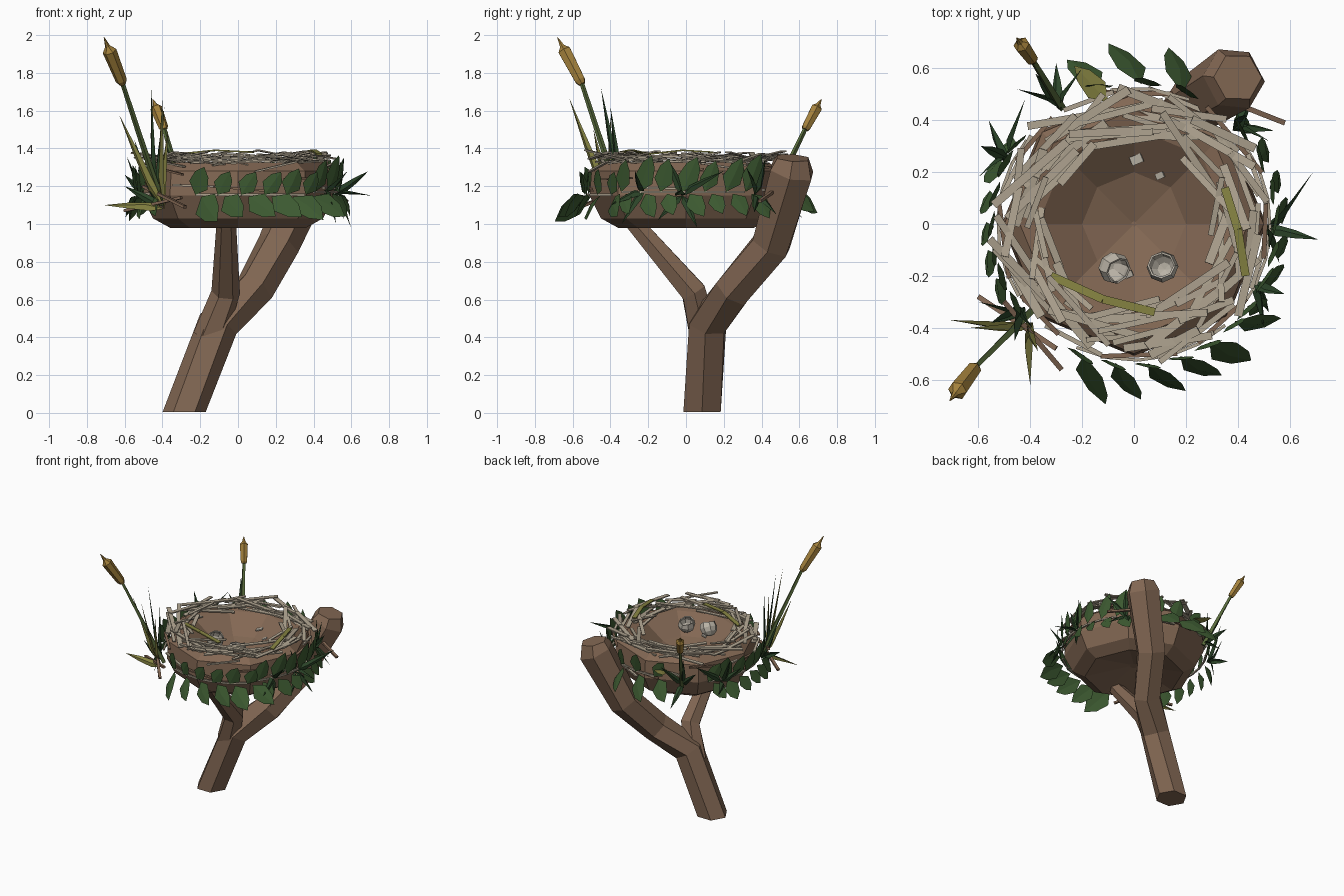
import bpy, bmesh, random
from math import sin, cos, pi, radians
from mathutils import Vector, Matrix

if "Cube" in bpy.data.objects:
    bpy.data.objects.remove(bpy.data.objects["Cube"])
rng = random.Random(4)
UP = Vector((0, 0, 1))


def material(name, rgb):
    m = bpy.data.materials.new(name)
    m.use_nodes = True
    m.diffuse_color = (*rgb, 1)
    m.node_tree.nodes["Principled BSDF"].inputs["Base Color"].default_value = (*rgb, 1)
    return m


BARK = material("bark brown", (0.225, 0.137, 0.087))
STRAW = material("pale straw", (0.43, 0.37, 0.28))
OLIVE = material("olive", (0.24, 0.23, 0.055))
REED = material("reed green", (0.1, 0.15, 0.045))
LEAF = material("leaf green", (0.045, 0.1, 0.03))
DARK = material("dark green", (0.025, 0.06, 0.022))
GOLD = material("reed gold", (0.37, 0.22, 0.045))
SHELL = material("eggshell", (0.5, 0.46, 0.39))


def finish(bm, name, mat, fix_normals=True):
    if fix_normals:
        bmesh.ops.recalc_face_normals(bm, faces=bm.faces)
    mesh = bpy.data.meshes.new(name)
    bm.to_mesh(mesh)
    bm.free()
    mesh.materials.append(mat)
    ob = bpy.data.objects.new(name, mesh)
    bpy.context.collection.objects.link(ob)
    return ob


def polar(deg, r, z):
    return Vector((r * cos(radians(deg)), r * sin(radians(deg)), z))


def skin(bm, rings):
    """Bridge consecutive vertex rings and cap the ends."""
    n = len(rings[0])
    for a, b in zip(rings, rings[1:]):
        for i in range(n):
            j = (i + 1) % n
            bm.faces.new((a[i], a[j], b[j], b[i]))
    bm.faces.new(rings[0][::-1])
    bm.faces.new(rings[-1])


def tube(bm, path, radii, sides=6, start=None):
    pts = [Vector(p) for p in path]
    rings = []
    for i, p in enumerate(pts):
        t = (pts[min(i + 1, len(pts) - 1)] - pts[max(i - 1, 0)]).normalized()
        if i == 0 and start:
            t = start
        u = (Vector((1, 0, 0)) - t * t.x).normalized()
        v = t.cross(u)
        rings.append([bm.verts.new(p + radii[i] * (u * cos(k * 2 * pi / sides) + v * sin(k * 2 * pi / sides)))
                      for k in range(sides)])
    skin(bm, rings)


def bar(bm, p, q, w, t):
    """Thin flat stick between two points."""
    d = (q - p).normalized()
    s = d.cross(UP).normalized()
    n = s.cross(d)
    skin(bm, [[bm.verts.new(c + s * w * a + n * t * b) for a, b in ((-.5, -.5), (.5, -.5), (.5, .5), (-.5, .5))]
              for c in (p, q)])


def leaf(bm, base, tip, width, facing, fold=0.08, wide=0.45, droop=0.0):
    """Pointed folded blade whose front side looks along facing."""
    d = tip - base
    s = d.cross(facing).normalized()
    n = s.cross(d).normalized()
    if n.dot(facing) < 0:
        n = -n
    a, m, b = [bm.verts.new(p) for p in (base, base + d * wide + n * (fold * width + droop), tip)]
    for sign in (-1, 1):
        e1 = bm.verts.new(base + d * wide * .75 + s * sign * width * .5 + n * droop)
        e2 = bm.verts.new(base + d * (wide + .28) + s * sign * width * .36 + n * droop * .8)
        f = bm.faces.new((a, m, b, e2, e1))
        f.normal_update()
        if f.normal.dot(n) < 0:
            f.normal_flip()


# Forked branch
bm = bmesh.new()
tube(bm, [(-.285, .085, .005), (-.105, .115, .47), (.085, .25, .65), (.215, .45, .89), (.385, .56, 1.28), (.4, .565, 1.35)],
     [.114, .11, .108, .113, .128, .095], start=UP)
tube(bm, [(-.15, .1, .4), (-.065, .04, .64), (-.062, -.27, 1.0), (-.062, -.3, 1.04)], [.09, .076, .052, .05])
finish(bm, "forked_branch", BARK)

# Eight-sided nest bowl with a shallow faceted dish
bm = bmesh.new()
profile = [(.03, 1.05), (.36, .98), (.45, 1.03), (.51, 1.15), (.5, 1.28), (.44, 1.325), (.37, 1.31), (.2, 1.19), (.01, 1.13)]
skin(bm, [[bm.verts.new(polar(k * 45, r, z)) for k in range(8)] for r, z in profile])
finish(bm, "nest_bowl", BARK)

# Woven straw around the rim
straw, accent, twig = bmesh.new(), bmesh.new(), bmesh.new()
for i in range(80):
    a = i * 360 / 27 + rng.uniform(-8, 8)
    r = rng.uniform(.32, .49)
    c = polar(a, r, rng.uniform(1.325, 1.365))
    d = polar(a + 90 + rng.uniform(-24, 24), 1, rng.uniform(-.17, .17))
    h = rng.uniform(.1, .19)
    bar(straw, c - d * h, c + d * h, rng.uniform(.02, .036), .008)
# Straw pressed to the outer wall
for i in range(16):
    a = i * 22.5 + rng.uniform(-8, 8)
    c = polar(a, .505, rng.uniform(1.16, 1.31))
    d = polar(a + 90, 1, rng.uniform(-.25, .25))
    h = rng.uniform(.1, .17)
    bar(straw if i % 2 else twig, c - d * h, c + d * h, .018, .01)
for p, q in (((-.6, -.28, 1.07), (-.3, -.48, 1.14)), ((.3, .5, 1.2), (.58, .39, 1.12)), ((-.5, -.3, 1.2), (-.28, -.56, 1.09))):
    bar(twig, Vector(p), Vector(q), .02, .015)
# Olive stalks lying over the straw
for p, q in (((.35, .14, 1.38), (.4, -.02, 1.39)), ((.4, -.02, 1.39), (.43, -.2, 1.37)),
             ((-.32, -.2, 1.37), (-.12, -.29, 1.39)), ((-.12, -.29, 1.39), (.08, -.34, 1.38))):
    bar(accent, Vector(p), Vector(q), .032, .008)
finish(straw, "rim_straw", STRAW)
finish(accent, "olive_straw", OLIVE)
finish(twig, "loose_twigs", BARK)

# Leafy vines: start angle, end angle, leaf count, stem height, lower reach, upper length, lean, lower width
vines = [("front_vine", -115, -48, 6, 1.155, .69, .135, 11, .14),
         ("left_vine", -40, 36, 7, 1.17, .6, .185, 7, .1),
         ("right_vine", 142, 212, 7, 1.16, .6, .16, 7, .1),
         ("back_vine", 66, 100, 3, 1.19, .7, .15, 12, .15)]
for name, a0, a1, n, z, reach, length, lean, width in vines:
    bm, stem = bmesh.new(), bmesh.new()
    angles = [a0 + (a1 - a0) * i / (n - 1) for i in range(n)]
    for i, a in enumerate(angles):
        out = polar(a, 1, .15)
        k = rng.uniform(.88, 1.12)
        # Upright leaf above the stem
        leaf(bm, polar(a, .535, z), polar(a + rng.uniform(3, 9), .565, z + length * k), .11 * k, out)
        # Hanging leaf below the stem
        b = a + 4
        leaf(bm, polar(b, .54, z - .01), polar(b + lean * rng.uniform(.6, 1.1), .54 + (reach - .54) * k, z - .13 * k),
             width * k, out, droop=.012)
        if i:
            bar(stem, polar(angles[i - 1], .525, z), polar(a, .525, z), .012, .012)
    finish(bm, name + "_leaves", LEAF, False)
    finish(stem, name + "_stem", STRAW)

# Grass tufts: base, then blade tips
tufts = [
    ("reed_grass", DARK, (-.42, -.32, 1.1), [(-.46, -.45, 1.72), (-.55, -.38, 1.45), (-.39, -.4, 1.62), (-.6, -.3, 1.2)]),
    ("olive_grass", OLIVE, (-.39, -.38, 1.08), [(-.63, -.4, 1.58), (-.4, -.62, 1.67), (-.71, -.37, 1.1), (-.37, -.49, 1.5)]),
    ("left_tuft", DARK, (.5, -.02, 1.15), [(.69, .2, 1.28), (.71, -.06, 1.15), (.52, -.1, 1.35), (.6, .06, .98),
                                          (.56, -.15, 1.02)]),
    ("left_front_tuft", DARK, (.45, -.22, 1.17), [(.5, -.4, 1.1), (.58, -.27, 1.28), (.52, -.34, 1.0)]),
    ("right_tuft", DARK, (-.48, .25, 1.15), [(-.59, .3, 1.36), (-.56, .4, 1.12), (-.42, .48, 1.33), (-.6, .18, 1.26)]),
    ("back_tuft", DARK, (-.28, .44, 1.15), [(-.3, .62, 1.03), (-.45, .52, 1.3), (-.2, .6, 1.32), (-.38, .58, 1.42)]),
    ("back_left_tuft", DARK, (.38, .36, 1.15), [(.45, .48, 1.05), (.52, .32, 1.3), (.43, .42, 1.35), (.54, .36, 1.06)]),
]
for name, mat, base, tips in tufts:
    bm = bmesh.new()
    b = Vector(base)
    out = Vector((b.x, b.y, .25)).normalized()
    for t in tips:
        leaf(bm, b, Vector(t), .052 if mat == OLIVE else .045, out, .35, .3, .015)
    finish(bm, name, mat, False)

# Broad olive leaf at the back
bm = bmesh.new()
leaf(bm, Vector((-.1, .47, 1.24)), Vector((-.23, .61, 1.27)), .09, UP)
finish(bm, "olive_leaf", OLIVE, False)

# Cattails: stem foot, head bottom, head top
for name, foot, low, top, r in (("front_cattail", (-.4, -.34, 1.1), (-.61, -.55, 1.74), (-.69, -.655, 1.94), .038),
                                ("back_cattail", (-.28, .45, 1.13), (-.39, .63, 1.5), (-.44, .7, 1.63), .032)):
    f, l, t = Vector(foot), Vector(low), Vector(top)
    bm = bmesh.new()
    tube(bm, [f, l], [.018, .012], 4)
    finish(bm, name + "_stem", REED)
    bm = bmesh.new()
    tube(bm, [l, l.lerp(t, .1), l.lerp(t, .88), t, t + (t - l) * .24], [.018, r * .8, r, .014, .002], 6)
    finish(bm, name + "_head", GOLD)

# Broken eggshells
for name, loc, tilt in (("eggshell_right", (-.075, -.17, 1.3), (.35, .5)), ("eggshell_left", (.11, -.165, 1.28), (-.2, -.15))):
    bm = bmesh.new()
    bmesh.ops.create_uvsphere(bm, u_segments=8, v_segments=6, radius=.062)
    bmesh.ops.delete(bm, geom=[v for v in bm.verts if v.co.z > .04], context='VERTS')
    for v in bm.verts:
        if v.co.z > .02:
            v.co.z += rng.uniform(-.014, .018)
    bm.transform(Matrix.Translation(loc) @ Matrix.Rotation(tilt[0], 4, 'X') @ Matrix.Rotation(tilt[1], 4, 'Y'))
    ob = finish(bm, name, SHELL)
    ob.modifiers.new("thickness", 'SOLIDIFY').thickness = .008

# Shell fragments on the nest floor
bm = bmesh.new()
for x, y, s in ((.01, .24, .035), (.1, .18, .024), (-.02, -.2, .024)):
    z = 1.205 + max(0, (x * x + y * y) ** .5 - .2) * .7
    bar(bm, Vector((x - s * .6, y, z)), Vector((x + s * .6, y + s * .5, z + .015)), s, .008)
finish(bm, "shell_fragments", SHELL)
